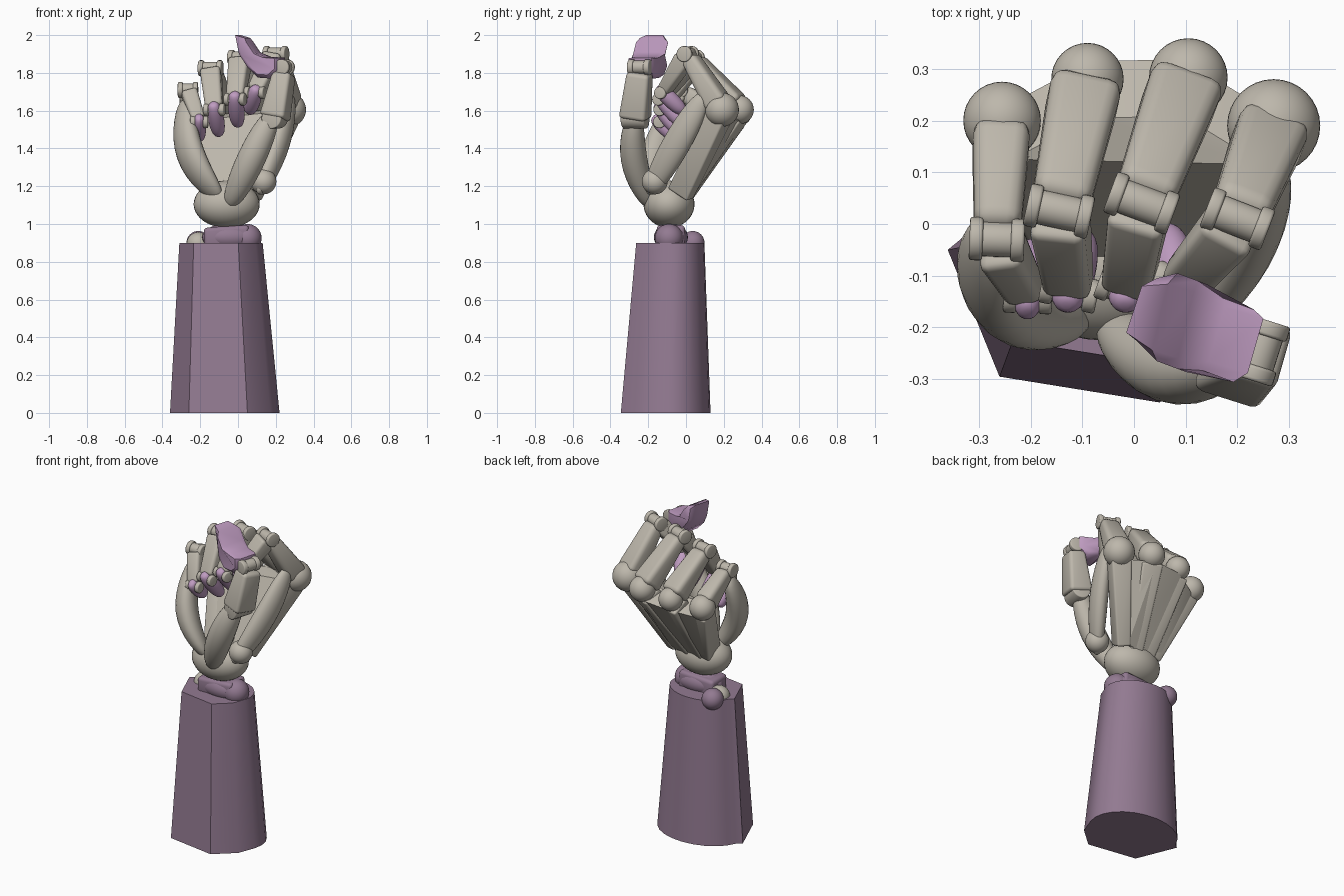
import bpy, bmesh, math
from mathutils import Vector as V, Matrix

if "Cube" in bpy.data.objects:
    bpy.data.objects.remove(bpy.data.objects["Cube"])


def material(name, rgb):
    m = bpy.data.materials.new(name)
    m.diffuse_color = (*rgb, 1)
    m.use_nodes = True
    m.node_tree.nodes["Principled BSDF"].inputs["Base Color"].default_value = m.diffuse_color
    return m


GREY = material("warm_grey", (0.51, 0.475, 0.41))
PLUM = material("dusty_plum", (0.29, 0.195, 0.285))
LILAC = material("lilac", (0.52, 0.33, 0.53))
ROUND = 0.0


def finish(bm, name, mat, bevel=0.0, angle=35):
    """Bevel, turn the bmesh into a named object and shade it."""
    bmesh.ops.recalc_face_normals(bm, faces=bm.faces)
    if bevel:
        sharp = [e for e in bm.edges if e.calc_face_angle(0) > 0.5]
        bmesh.ops.bevel(bm, geom=sharp, offset=bevel, segments=3,
                        profile=0.5, affect='EDGES', clamp_overlap=True)
    me = bpy.data.meshes.new(name)
    bm.to_mesh(me)
    bm.free()
    me.materials.append(mat)
    me.shade_smooth()
    me.set_sharp_from_angle(angle=math.radians(angle))
    ob = bpy.data.objects.new(name, me)
    bpy.context.collection.objects.link(ob)
    return ob


def frame(a, b, across):
    """Axes: x across, y thickness, z along a to b."""
    z = (b - a).normalized()
    y = z.cross(across).normalized()
    x = y.cross(z)
    return Matrix((x, y, z)).transposed()


def loft(name, rings, mat, bevel=0.0, angle=35):
    bm = bmesh.new()
    vr = [[bm.verts.new(p) for p in r] for r in rings]
    n = len(vr[0])
    for r, s in zip(vr, vr[1:]):
        for i in range(n):
            bm.faces.new((r[i], r[(i + 1) % n], s[(i + 1) % n], s[i]))
    bm.faces.new(vr[0])
    bm.faces.new(vr[-1])
    return finish(bm, name, mat, bevel, angle)


def bone(name, a, b, across, w, t, mat=GREY, bevel=0.02):
    """Tapered box; w and t are (start, end) width and thickness."""
    a, b = V(a), V(b)
    m = frame(a, b, V(across))
    rings = [[p + m @ V((sx * w[k] / 2, sy * t[k] / 2, 0))
              for sx, sy in ((-1, -1), (1, -1), (1, 1), (-1, 1))]
             for k, p in enumerate((a, b))]
    return loft(name, rings, mat, bevel)


def pin(name, c, across, r, length, mat=GREY):
    """Hinge cylinder along the across axis."""
    bm = bmesh.new()
    rot = V((0, 0, 1)).rotation_difference(V(across)).to_matrix().to_4x4()
    bmesh.ops.create_cone(bm, cap_ends=True, segments=24, radius1=r, radius2=r,
                          depth=length, matrix=Matrix.Translation(c) @ rot)
    return finish(bm, name, mat, 0.006)


def ball(name, c, r, mat=GREY):
    bm = bmesh.new()
    r = r if isinstance(r, tuple) else (r, r, r)
    bmesh.ops.create_uvsphere(bm, u_segments=32, v_segments=20, radius=1,
                              matrix=Matrix.Translation(c) @ Matrix.Diagonal((*r, 1)))
    return finish(bm, name, mat)


def leaf(name, a, b, across, w, t, mat=GREY, power=0.8, bow=(0, 0, 0)):
    """Rounded pad from a to b, optionally bowed outwards."""
    a, b, bow = V(a), V(b), V(bow)
    m = frame(a, b, V(across))
    rings = []
    for k in range(17):
        u = 0.5 - 0.5 * math.cos(math.pi * (0.02 + 0.96 * k / 16))
        s = math.sin(math.pi * (0.02 + 0.96 * k / 16)) ** power
        c = a.lerp(b, u) + bow * math.sin(math.pi * u)
        rings.append([c + m @ V((w / 2 * s * math.cos(q), t / 2 * s * math.sin(q), 0))
                      for q in (2 * math.pi * i / 24 for i in range(24))])
    return loft(name, rings, mat)


# forearm: three flat facets in front, rounded back
outline = [(-0.36, -0.05), (-0.26, -0.295), (0.05, -0.345), (0.17, -0.24)]
for i in range(13):
    q = math.radians(-15 + 180 * i / 12)
    outline.append((-0.06 + 0.28 * math.cos(q), -0.08 + 0.21 * math.sin(q)))


def forearm_ring(z, s):
    k = z / 0.9
    return [V((-0.07 - 0.02 * k + (x + 0.07) * s, -0.11 + 0.025 * k + (y + 0.11) * s, z))
            for x, y in outline]


loft("forearm", [forearm_ring(0, 1), forearm_ring(0.9, 0.76)], PLUM, angle=28)

# wrist joint
ball("wrist_core", (-0.04, -0.08, 0.93), (0.15, 0.09, 0.075), PLUM)
ball("wrist_knob", (0.05, -0.09, 0.925), 0.075, PLUM)
bone("wrist_yoke", (-0.18, -0.08, 0.93), (0.06, -0.08, 0.94), (0, 1, 0),
     (0.15, 0.15), (0.1, 0.11), PLUM, 0.02)
ball("wrist_side_ball", (-0.21, 0.035, 0.9), 0.063, PLUM)
ball("wrist_pin", (-0.21, -0.03, 0.895), 0.062, GREY)
ball("palm_heel", (-0.06, -0.09, 1.105), (0.175, 0.135, 0.125))

# fingers: knuckle, mid joint, end joint, tip, knuckle radius, width
fingers = {
    "pinky": ((-0.255, 0.2, 1.55), (-0.265, -0.03, 1.71), (-0.205, -0.14, 1.54),
              (-0.2, -0.04, 1.45), 0.075, 0.112),
    "ring": ((-0.09, 0.28, 1.59), (-0.145, 0.025, 1.825), (-0.125, -0.13, 1.605),
             (-0.1, -0.02, 1.47), 0.07, 0.14),
    "middle": ((0.105, 0.283, 1.605), (0.015, 0.04, 1.88), (-0.015, -0.13, 1.66),
               (0.0, -0.01, 1.52), 0.076, 0.145),
    "index": ((0.27, 0.19, 1.605), (0.2, 0.01, 1.9), (0.09, -0.12, 1.695),
              (0.06, -0.01, 1.59), 0.09, 0.14),
}
wrist_x = {"pinky": -0.14, "ring": -0.1, "middle": -0.02, "index": 0.07}
for f, (k, p, d, tip, r, w) in fingers.items():
    k, p, d, tip = V(k), V(p), V(d), V(tip)
    h = p - k
    across = V((-h.y, h.x, 0)).normalized()
    ball(f + "_knuckle", k, r)
    u = (p - k).normalized()
    bone(f + "_proximal", k + u * 0.03, p - u * 0.02, across,
         (w, w * 0.8), (0.13, 0.085), bevel=0.028)
    # forked hinges on both finger joints
    for tag, c, rr, ww in (("mid", p, 0.042, w * 0.78), ("end", d, 0.033, w * 0.66)):
        pin(f"{f}_{tag}_hinge", c, across, rr * 0.8, ww)
        for s in (-1, 1):
            pin(f"{f}_{tag}_fork", c + across * s * ww * 0.46, across, rr, 0.026)
    v = (d - p).normalized()
    bone(f + "_middle_bone", p + v * 0.02, d - v * 0.015, across,
         (w * 0.78, w * 0.66), (0.1, 0.065), bevel=0.018)
    e = (tip - d).normalized()
    leaf(f + "_tip", d - e * 0.045, tip, across, w * 0.6, 0.085, LILAC, 0.6)
    # metacarpal inside the back of the hand
    base = V((wrist_x[f], -0.03, 1.16))
    bone(f + "_metacarpal", base, k + (base - k).normalized() * 0.04, across,
         (0.08, w * 0.85), (0.13, 0.12), bevel=0.012)

# back of the hand: faceted plate fanning out to the knuckles
bm = bmesh.new()
for f, (k, p, d, tip, r, w) in fingers.items():
    k = V(k)
    for off in ((0, 0.035, -0.055), (0, -0.075, -0.005)):
        bm.verts.new(k + V(off) + V((-k.x * 0.08, 0, 0)))
for x in (-0.17, 0.07):
    bm.verts.new((x, 0.03, 1.14))
    bm.verts.new((x, -0.08, 1.19))
hull = bmesh.ops.convex_hull(bm, input=bm.verts)
bmesh.ops.delete(bm, geom=[g for g in hull["geom_interior"]
                           if isinstance(g, bmesh.types.BMVert)], context='VERTS')
finish(bm, "hand_back_plate", GREY, angle=20)

# palm pads
leaf("pinky_side_pad", (-0.1, -0.17, 1.13), (-0.285, -0.02, 1.66), (0.5, -0.8, 0),
     0.19, 0.13, bow=(-0.06, -0.05, -0.02))
leaf("thumb_pad", (-0.05, -0.19, 1.09), (0.19, -0.27, 1.6), (1, 0.1, 0),
     0.15, 0.14, bow=(0.0, -0.045, 0))
leaf("thumb_web_pad", (0.11, -0.2, 1.16), (0.28, 0.1, 1.69), (0.3, 0.9, -0.4),
     0.15, 0.1, bow=(0.025, 0, 0))
ball("thumb_base_ball", (0.135, -0.165, 1.225), 0.068)

# thumb
axis = V((0.3, 0.95, 0)).normalized()
low, top = V((0.195, -0.27, 1.56)), V((0.245, -0.245, 1.83))
bone("thumb_bone", low, top - V((0, 0, 0.03)), axis, (0.15, 0.125), (0.14, 0.1), bevel=0.02)
pin("thumb_low_hinge", low, axis, 0.055, 0.13)
pin("thumb_top_hinge", top, axis, 0.035, 0.115)
for s in (-1, 1):
    pin("thumb_fork", top + axis * s * 0.045, axis, 0.042, 0.03)

# thumb tip: bent nail profile extruded along the hinge axis
profile = [(0.0, 2.0), (0.05, 1.985), (0.1, 1.91), (0.16, 1.885), (0.235, 1.88),
           (0.235, 1.81), (0.19, 1.77), (0.12, 1.775), (0.065, 1.83), (0.02, 1.9)]
rings = []
for s, k in ((-1, 0.8), (-0.75, 1), (0.75, 1), (1, 0.8)):
    ring = []
    for x, z in profile:
        wide = 0.085 if x < 0.15 else 0.07
        cx, cz = 0.12, 1.865
        if x < 0.03:
            wide = 0.06
        px, pz = (cx + (x - cx) * k, cz + (z - cz) * k)
        ring.append(V((px + 0.02 * s, -0.165 - 0.3 * x + wide * s, pz)))
    rings.append(ring)
loft("thumb_tip", rings, LILAC, angle=50)
